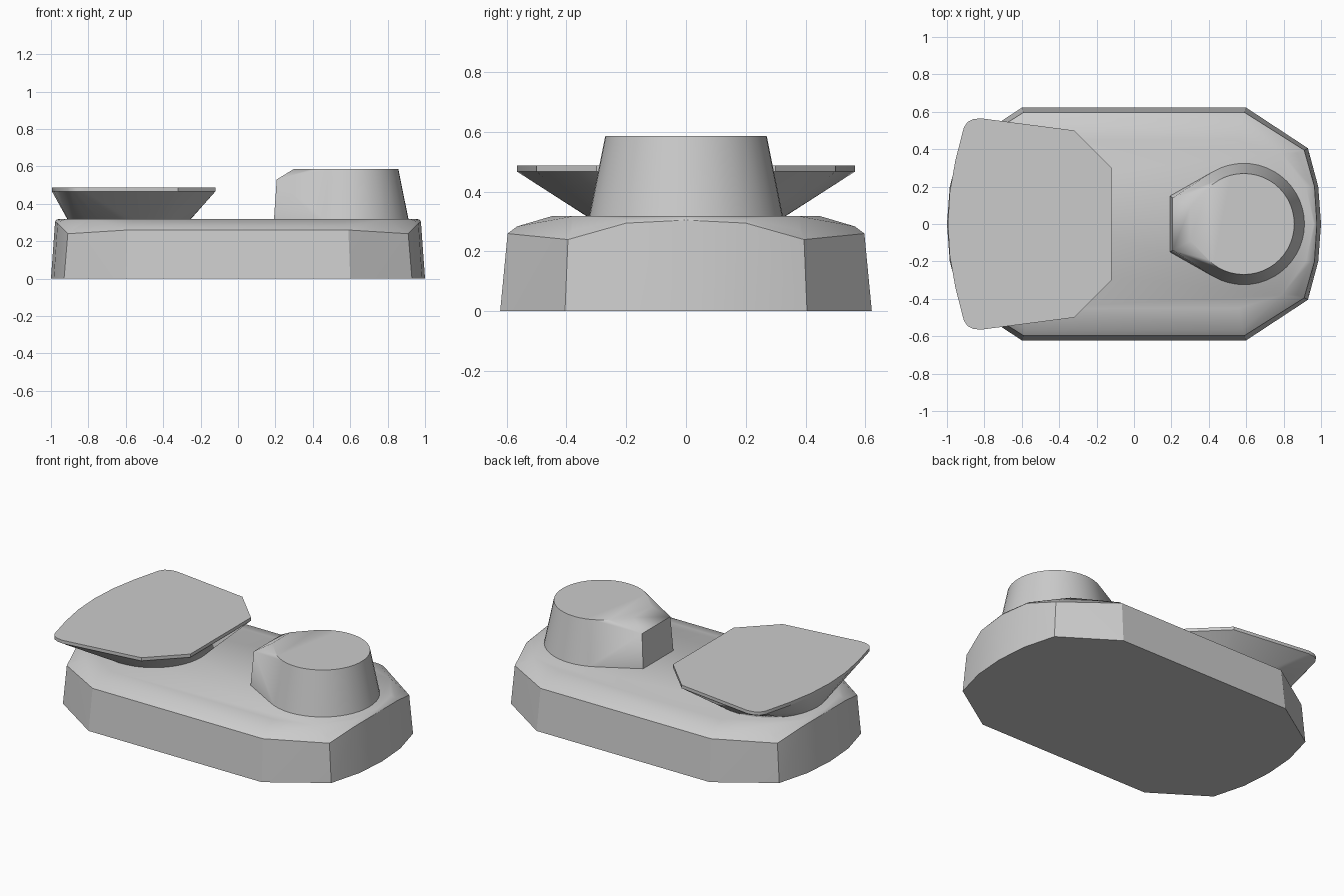
import bpy, bmesh, math

cube = bpy.data.objects.get("Cube")
if cube:
    bpy.data.objects.remove(cube, do_unlink=True)

grey = bpy.data.materials.new("plain grey")
grey.use_nodes = True
colour = (0.6, 0.6, 0.6, 1)
grey.diffuse_color = colour
grey.node_tree.nodes["Principled BSDF"].inputs["Base Color"].default_value = colour


def hull(name, points, smooth=30):
    """Solid convex part through the given points."""
    bm = bmesh.new()
    for p in points:
        bm.verts.new(p)
    bmesh.ops.remove_doubles(bm, verts=bm.verts, dist=0.0005)
    out = bmesh.ops.convex_hull(bm, input=bm.verts)
    spare = [g for g in out["geom_interior"] if isinstance(g, bmesh.types.BMVert)]
    bmesh.ops.delete(bm, geom=spare, context="VERTS")
    bmesh.ops.dissolve_limit(bm, angle_limit=math.radians(0.5),
                             verts=bm.verts, edges=bm.edges)
    bmesh.ops.recalc_face_normals(bm, faces=bm.faces)
    mesh = bpy.data.meshes.new(name)
    bm.to_mesh(mesh)
    bm.free()
    mesh.materials.append(grey)
    obj = bpy.data.objects.new(name, mesh)
    bpy.context.collection.objects.link(obj)
    bpy.ops.object.select_all(action="DESELECT")
    obj.select_set(True)
    bpy.context.view_layer.objects.active = obj
    bpy.ops.object.shade_smooth_by_angle(angle=math.radians(smooth))
    return obj


def mirror_y(points):
    return [(x, s * y, z) for x, y, z in points for s in (1, -1)]


def circle(cx, r, z, n=48):
    return [(cx + r * math.cos(i * math.tau / n), r * math.sin(i * math.tau / n), z)
            for i in range(n)]


# Base: one corner from floor to top, mirrored to all four
quarter = [
    (0.60, 0.622, 0), (0.93, 0.405, 0), (0.985, 0.20, 0), (1.0, 0, 0),
    (0.59, 0.597, 0.26), (0.91, 0.395, 0.24), (0.965, 0.20, 0.295), (0.978, 0, 0.305),
    (0.58, 0.565, 0.284), (0.87, 0.38, 0.272), (0.95, 0.20, 0.308), (0.97, 0, 0.316),
    (0.56, 0.45, 0.318), (0.79, 0.38, 0.318), (0.92, 0.20, 0.318), (0.96, 0, 0.318),
]
hull("base", mirror_y([(s * x, y, z) for x, y, z in quarter for s in (1, -1)]))

# Knob: tapered drum with a pointer nose
nose = [(0.192, 0.15, 0.315), (0.207, 0.14, 0.53), (0.30, 0.09, 0.587)]
hull("knob", circle(0.587, 0.325, 0.315) + circle(0.587, 0.27, 0.587) + mirror_y(nose))

# Pan: flat plate flaring up from a round foot
rim = [(-0.12, 0.30), (-0.32, 0.50), (-0.82, 0.565), (-0.86, 0.56), (-0.89, 0.545),
       (-0.91, 0.515), (-0.955, 0.34), (-0.985, 0.17), (-0.995, 0)]
plate = mirror_y([(x, y, z) for x, y in rim for z in (0.467, 0.487)])
hull("weighing_pan", circle(-0.583, 0.328, 0.315) + plate)
